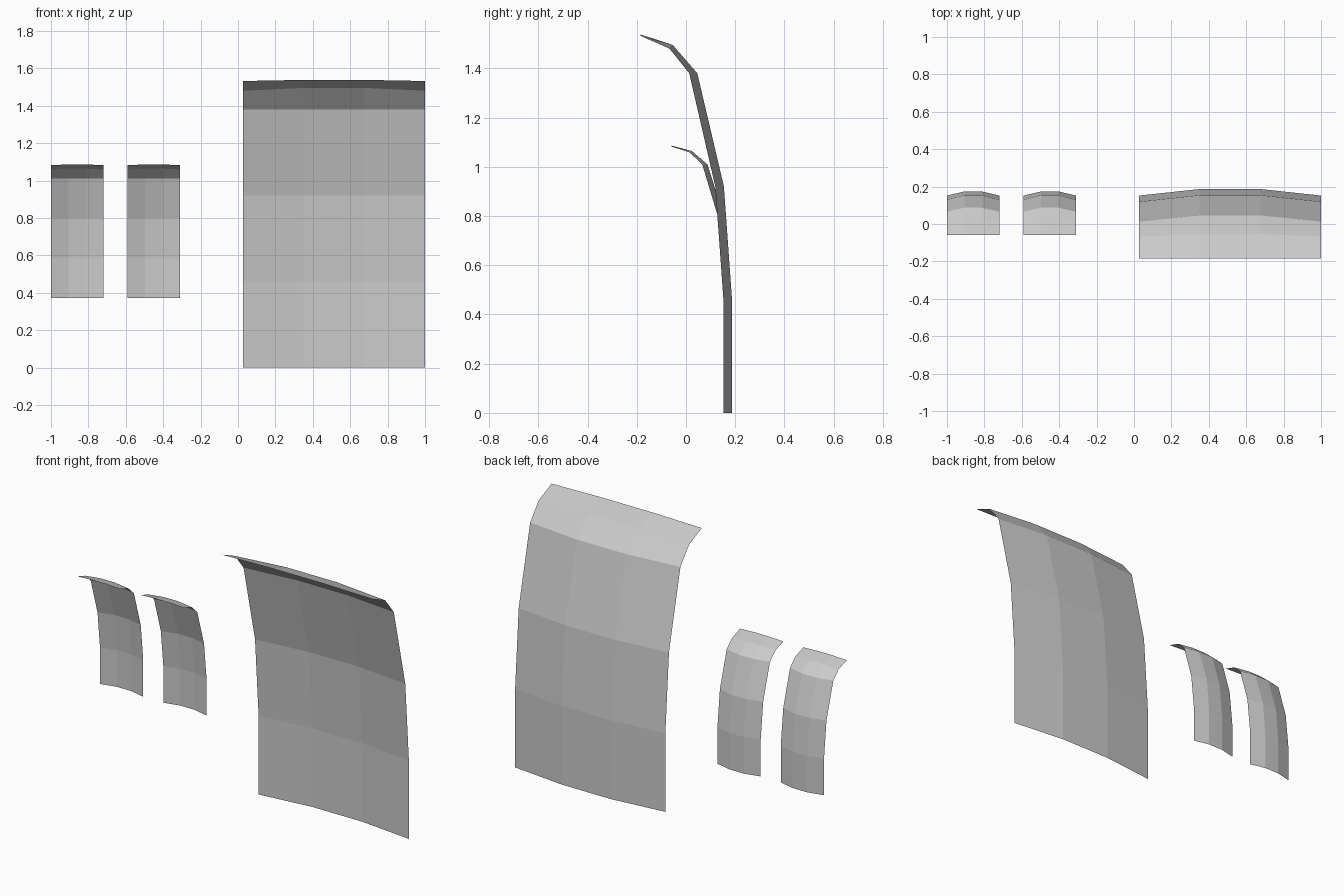
import bpy

if "Cube" in bpy.data.objects:
    bpy.data.objects.remove(bpy.data.objects["Cube"])

# Profiles run bottom to top: (outer column y, z, forward/upward bow of inner columns)
# Each row: edge y, edge z, inner y, inner z
LARGE = [(0.152, 0.0, 0.187, 0.0), (0.152, 0.46, 0.187, 0.46),
         (0.119, 0.92, 0.154, 0.92), (0.013, 1.38, 0.046, 1.38),
         (-0.067, 1.48, -0.054, 1.495), (-0.185, 1.532, -0.185, 1.538)]
SMALL = [(0.152, 0.372, 0.174, 0.372), (0.152, 0.586, 0.174, 0.586),
         (0.129, 0.80, 0.154, 0.80), (0.066, 1.01, 0.087, 1.01),
         (0.015, 1.058, 0.024, 1.064), (-0.058, 1.082, -0.058, 1.086)]


def curved_panel(name, x0, x1, profile):
    """Open sheet, three faces wide, curling forward at the top."""
    verts, faces = [], []
    for edge_y, edge_z, mid_y, mid_z in profile:
        for c in range(4):
            y, z = (edge_y, edge_z) if c in (0, 3) else (mid_y, mid_z)
            verts.append((x0 + (x1 - x0) * c / 3, y, z))
    for r in range(len(profile) - 1):
        for c in range(3):
            a = r * 4 + c
            faces.append((a, a + 1, a + 5, a + 4))
    mesh = bpy.data.meshes.new(name)
    mesh.from_pydata(verts, [], faces)
    mesh.update()
    obj = bpy.data.objects.new(name, mesh)
    bpy.context.collection.objects.link(obj)
    return obj


# Two small panels and one large panel
curved_panel("small_panel_left", -1.0, -0.72, SMALL)
curved_panel("small_panel_right", -0.59, -0.31, SMALL)
curved_panel("large_panel", 0.027, 1.0, LARGE)
